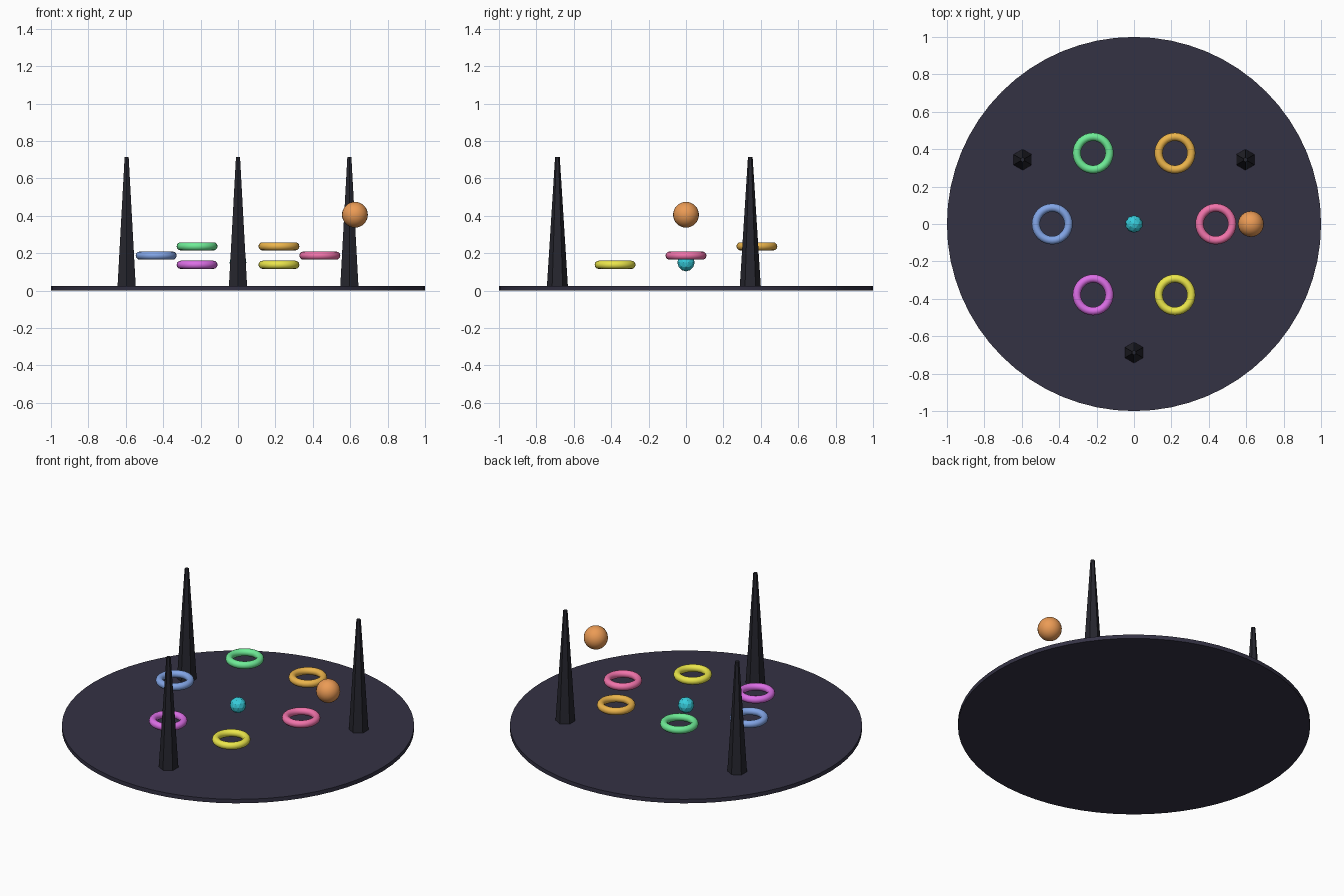
import bpy
from math import radians, sin, cos

if "Cube" in bpy.data.objects:
    bpy.data.objects.remove(bpy.data.objects["Cube"])


def linear(v):
    v /= 255
    return v / 12.92 if v <= 0.04045 else ((v + 0.055) / 1.055) ** 2.4


def finish(name, rgb, smooth=False):
    """Name the active object, colour it and set its shading."""
    ob = bpy.context.object
    ob.name = ob.data.name = name
    mat = bpy.data.materials.new(name + "_colour")
    mat.diffuse_color = [linear(c) for c in rgb] + [1]
    mat.use_nodes = True
    mat.node_tree.nodes["Principled BSDF"].inputs["Base Color"].default_value = mat.diffuse_color
    ob.data.materials.append(mat)
    if smooth:
        bpy.ops.object.shade_smooth_by_angle(angle=radians(40))
    return ob


# Thin round base
BASE = 0.025
bpy.ops.mesh.primitive_cylinder_add(vertices=64, radius=1, depth=BASE,
                                    location=(0, 0, BASE / 2))
finish("base_disc", (52, 50, 68), True)

# Three tapered hexagonal spires
HEIGHT = 0.69
for i in range(3):
    a = radians(30 + 120 * i)
    bpy.ops.mesh.primitive_cone_add(
        vertices=6, radius1=0.056, radius2=0.0125, depth=HEIGHT,
        location=(0.6875 * cos(a), 0.6875 * sin(a), BASE + HEIGHT / 2))
    finish(f"spire_{i + 1}", (38, 38, 46))

# Six floating rings, heights following a gentle wave
rings = [("pink", (240, 115, 170)), ("gold", (235, 180, 75)),
         ("green", (110, 235, 150)), ("blue", (130, 165, 230)),
         ("magenta", (220, 110, 230)), ("yellow", (235, 230, 75))]
for i, (colour, rgb) in enumerate(rings):
    a = radians(60 * i)
    bpy.ops.mesh.primitive_torus_add(
        major_segments=32, minor_segments=12,
        major_radius=0.0875, minor_radius=0.022,
        location=(0.4375 * cos(a), 0.4375 * sin(a), 0.1875 + 0.057 * sin(a)))
    finish(f"{colour}_ring", rgb, True)

# Faceted gem in the middle
bpy.ops.mesh.primitive_ico_sphere_add(subdivisions=2, radius=0.047,
                                      location=(0, 0, 0.15))
finish("centre_gem", (55, 205, 220))

# Hovering ball
bpy.ops.mesh.primitive_uv_sphere_add(segments=24, ring_count=16, radius=0.069,
                                     location=(0.625, 0, 0.406))
finish("orange_ball", (235, 155, 85), True)
